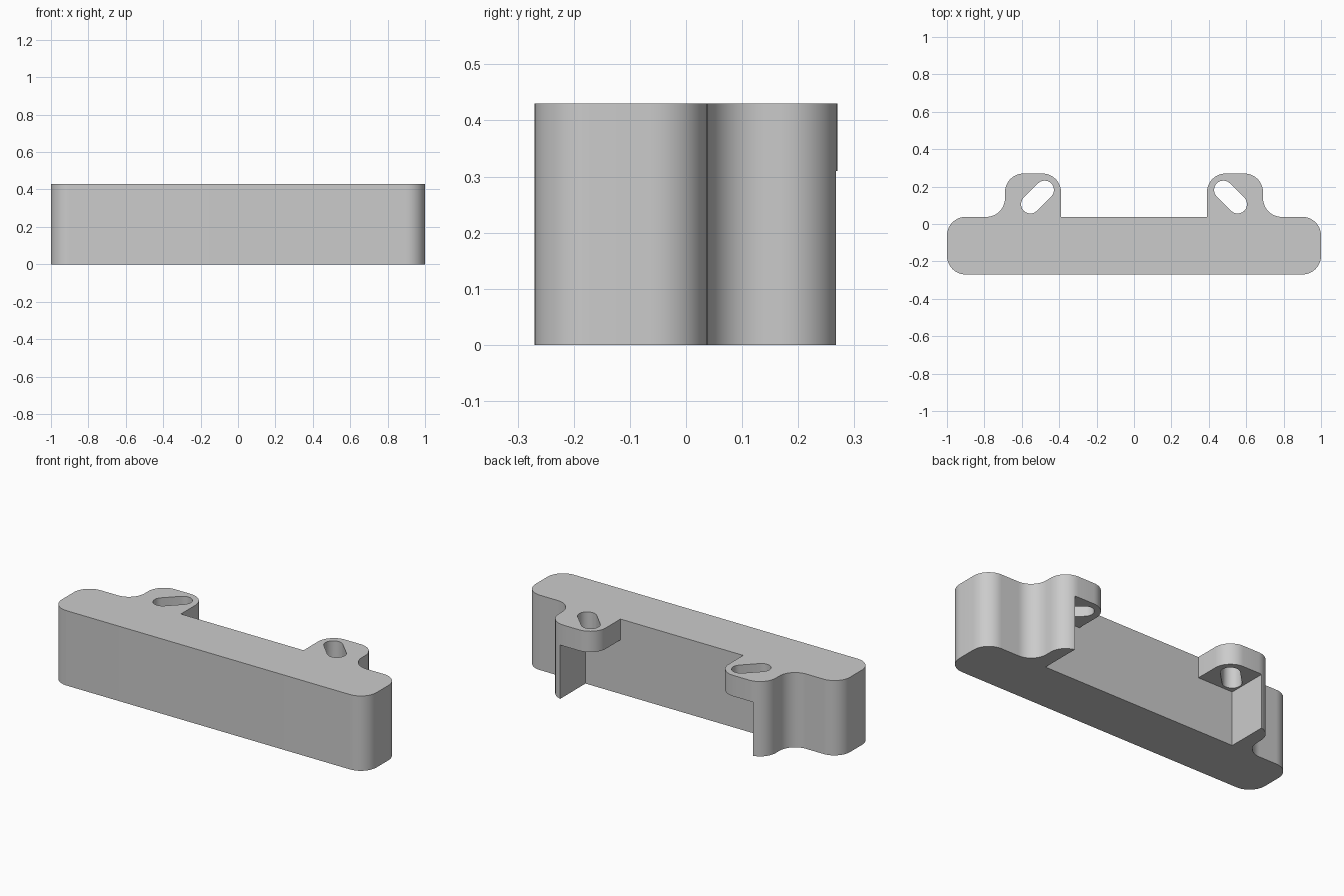
import bpy, bmesh, math

if "Cube" in bpy.data.objects:
    bpy.data.objects.remove(bpy.data.objects["Cube"], do_unlink=True)

HEIGHT, LUG_BASE = 0.43, 0.31
FRONT, SHELF, BACK = -0.27, 0.038, 0.27
INNER, OUTER, WALL = 0.39, 0.69, 0.612
R = 0.1

grey = bpy.data.materials.new("plain grey")
grey.use_nodes = True
colour = (0.6, 0.6, 0.6, 1)
grey.diffuse_color = colour
grey.node_tree.nodes["Principled BSDF"].inputs["Base Color"].default_value = colour


def arc(cx, cy, r, start, end, steps=12):
    """Points on an arc, angles in degrees."""
    angles = [math.radians(start + (end - start) * i / steps) for i in range(steps + 1)]
    return [(cx + r * math.cos(a), cy + r * math.sin(a)) for a in angles]


def prism(name, outline, bottom, top):
    """Extrude a counter-clockwise outline between two heights."""
    bm = bmesh.new()
    face = bm.faces.new([bm.verts.new((x, y, bottom)) for x, y in outline])
    side = bmesh.ops.extrude_face_region(bm, geom=[face])
    moved = [v for v in side["geom"] if isinstance(v, bmesh.types.BMVert)]
    bmesh.ops.translate(bm, verts=moved, vec=(0, 0, top - bottom))
    bmesh.ops.recalc_face_normals(bm, faces=bm.faces)
    mesh = bpy.data.meshes.new(name)
    bm.to_mesh(mesh)
    bm.free()
    mesh.materials.append(grey)
    obj = bpy.data.objects.new(name, mesh)
    bpy.context.collection.objects.link(obj)
    return obj


def mirrored(points):
    return [(-x, y) for x, y in reversed(points)]


# Rounded bar with two lugs on its back edge
half = (arc(1 - R, FRONT + R, R, -90, 0)
        + arc(1 - R, SHELF - R, R, 0, 90)
        + arc(OUTER + R, SHELF + R, R, 270, 180)
        + arc(OUTER - R, BACK - R, R, 0, 90)
        + arc(INNER + R, BACK - R, R, 90, 180)
        + [(INNER, SHELF)])
bar = prism("mounting_bar", half + mirrored(half), 0, HEIGHT)

# Slanted screw slots, and the clearance under each lug
slot = arc(0.554, 0.106, 0.05, -135, 45) + arc(0.478, 0.182, 0.05, 45, 225)
notch = [(INNER - R, SHELF), (WALL, SHELF), (WALL, BACK + R), (INNER - R, BACK + R)]
cutters = []
for side, flip in (("left", list), ("right", mirrored)):
    cutters.append(prism(side + "_slot_cutter", flip(slot), LUG_BASE - R, HEIGHT + R))
    cutters.append(prism(side + "_notch_cutter", flip(notch), -R, LUG_BASE))

bpy.context.view_layer.objects.active = bar
bar.select_set(True)
for cutter in cutters:
    cutter.hide_render = True
    cut = bar.modifiers.new("cut", "BOOLEAN")
    cut.operation = "DIFFERENCE"
    cut.solver = "EXACT"
    cut.object = cutter
    bpy.ops.object.modifier_apply(modifier=cut.name)
for cutter in cutters:
    bpy.data.objects.remove(cutter, do_unlink=True)

bpy.ops.object.shade_smooth_by_angle(angle=math.radians(30))
